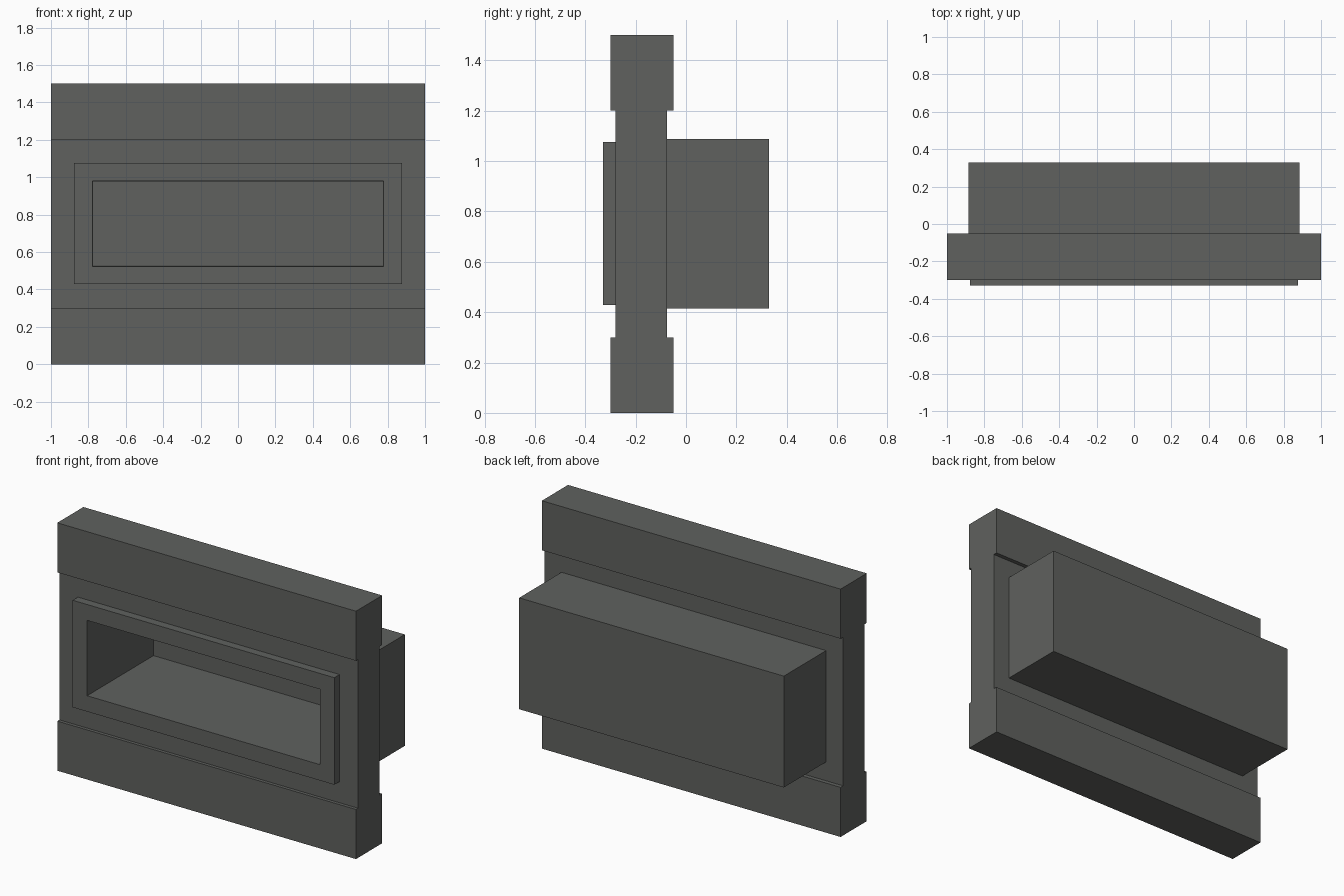
import bpy, bmesh

if "Cube" in bpy.data.objects:
    bpy.data.objects.remove(bpy.data.objects["Cube"])

grey = bpy.data.materials.new("dark_grey")
grey.diffuse_color = (0.115, 0.12, 0.113, 1)
grey.use_nodes = True
grey.node_tree.nodes["Principled BSDF"].inputs["Base Color"].default_value = grey.diffuse_color


def finish(name, bm):
    bmesh.ops.recalc_face_normals(bm, faces=bm.faces)
    mesh = bpy.data.meshes.new(name)
    bm.to_mesh(mesh)
    bm.free()
    mesh.materials.append(grey)
    obj = bpy.data.objects.new(name, mesh)
    bpy.context.collection.objects.link(obj)
    return obj


def loft(name, stations):
    """Skin a run of upright rectangles (half width, z low, z high, y), capped at both ends."""
    bm = bmesh.new()
    loops = [[bm.verts.new((x, y, z)) for x, z in ((-w, z0), (w, z0), (w, z1), (-w, z1))]
             for w, z0, z1, y in stations]
    for a, b in zip(loops, loops[1:]):
        for i in range(4):
            j = (i + 1) % 4
            bm.faces.new((a[i], a[j], b[j], b[i]))
    bm.faces.new(loops[0])
    bm.faces.new(loops[-1])
    return finish(name, bm)


# Thick beams along the bottom and top of the wall
for name, z in (("bottom_beam", 0.0), ("top_beam", 1.2)):
    loft(name, [(1.0, z, z + 0.3, -0.30), (1.0, z, z + 0.3, -0.05)])

# Recessed panel with rear housing, raised front frame and deep window niche
loft("window_panel", [
    (0.886, 0.414, 1.088, 0.33),    # back of housing
    (0.886, 0.414, 1.088, -0.075),  # housing meets panel
    (1.0, 0.3, 1.2, -0.075),        # panel back
    (1.0, 0.3, 1.2, -0.28),         # panel front
    (0.876, 0.428, 1.076, -0.28),   # frame base
    (0.876, 0.428, 1.076, -0.33),   # frame front
    (0.779, 0.524, 0.98, -0.33),    # niche opening
    (0.776, 0.527, 0.977, 0.30),    # niche back
])
